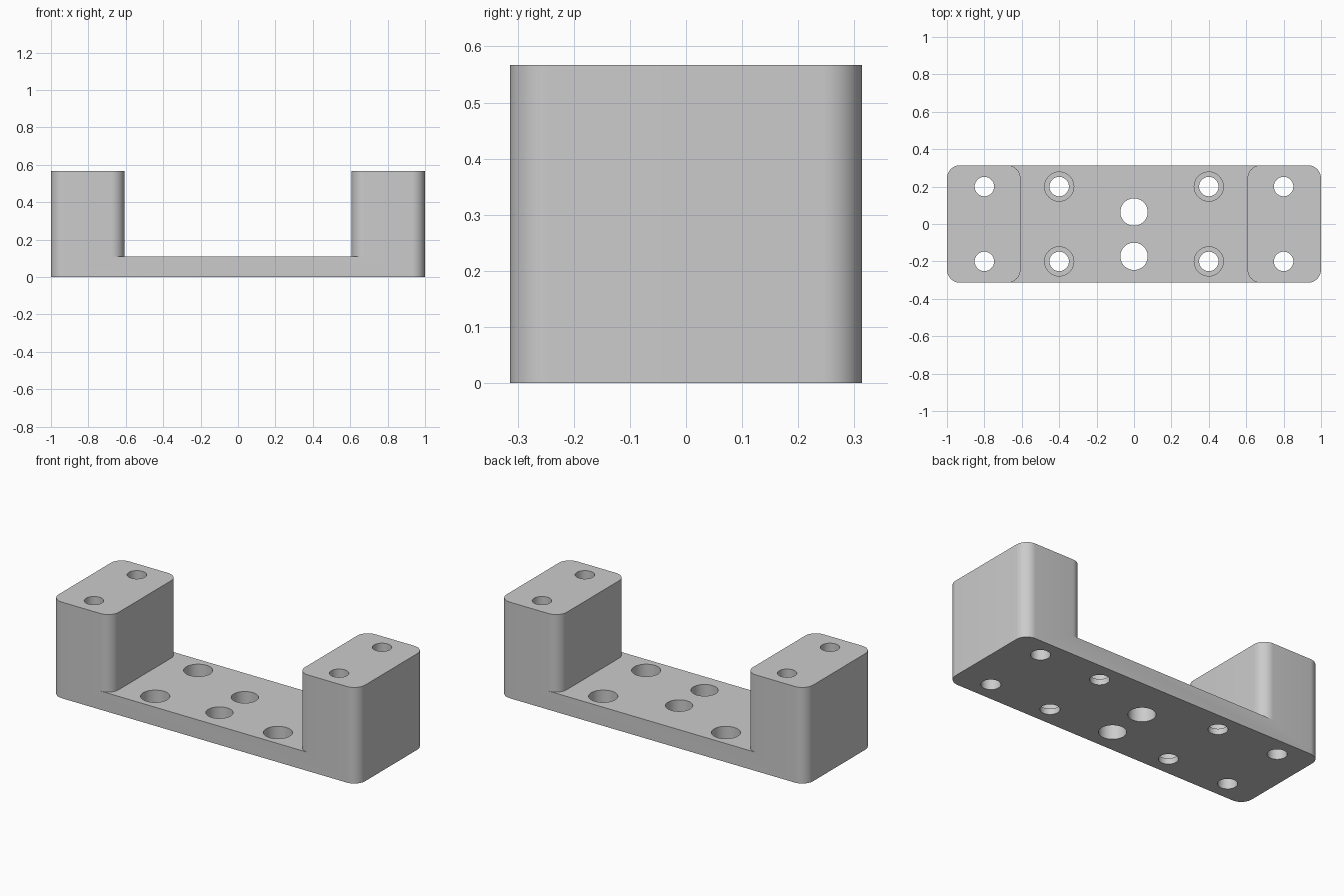
import bpy, bmesh, math

cube = bpy.data.objects.get("Cube")
if cube:
    bpy.data.objects.remove(cube, do_unlink=True)

HALF_X, HALF_Y, HEIGHT = 1.0, 0.314, 0.567   # overall block
PLATE = 0.11                                 # base thickness
INNER = 0.607                                # inner face of the posts
R = 0.07                                     # vertical corner radius
LEDGE = 0.034                                # height of counterbore floor


def arc(cx, cy, r, start, end, steps=12):
    angles = [math.radians(start + (end - start) * i / steps) for i in range(steps + 1)]
    return [(cx + r * math.cos(a), cy + r * math.sin(a)) for a in angles]


def circle(cx, cy, r):
    return arc(cx, cy, r, 0, 360, 48)[:-1]


def prism(name, outline, z0, z1):
    bm = bmesh.new()
    base = bm.faces.new([bm.verts.new((x, y, z0)) for x, y in outline])
    top = bmesh.ops.extrude_face_region(bm, geom=[base])["geom"]
    bmesh.ops.translate(bm, vec=(0, 0, z1 - z0),
                        verts=[v for v in top if isinstance(v, bmesh.types.BMVert)])
    bmesh.ops.recalc_face_normals(bm, faces=bm.faces)
    mesh = bpy.data.meshes.new(name)
    bm.to_mesh(mesh)
    bm.free()
    obj = bpy.data.objects.new(name, mesh)
    bpy.context.collection.objects.link(obj)
    return obj


def cut(body, outline, z0, z1):
    cutter = prism("cutter", outline, z0, z1)
    cutter.hide_render = True
    mod = body.modifiers.new("cut", "BOOLEAN")
    mod.operation, mod.solver, mod.object = "DIFFERENCE", "EXACT", cutter
    bpy.context.view_layer.objects.active = body
    bpy.ops.object.modifier_apply(modifier=mod.name)
    bpy.data.objects.remove(cutter, do_unlink=True)


# Rounded block
cx, cy = HALF_X - R, HALF_Y - R
block = (arc(cx, cy, R, 0, 90) + arc(-cx, cy, R, 90, 180)
         + arc(-cx, -cy, R, 180, 270) + arc(cx, -cy, R, 270, 360))
bracket = prism("mounting_bracket", block, 0, HEIGHT)

# Channel between the posts, leaving their inner corners rounded
ix = INNER + R
right_side = ([(ix, -0.5)] + arc(ix, -cy, R, 270, 180)
              + arc(ix, cy, R, 180, 90) + [(ix, 0.5)])
left_side = [(-x, y) for x, y in reversed(right_side)]
cut(bracket, right_side + left_side, PLATE, 1)

# Post holes and counterbored plate holes
for sx in (-1, 1):
    for y in (-0.2, 0.2):
        cut(bracket, circle(sx * 0.8, y, 0.052), -0.1, 1)
        cut(bracket, circle(sx * 0.4, y, 0.052), -0.1, 1)
        cut(bracket, circle(sx * 0.4, y, 0.078), LEDGE, 1)

# Two large centre holes
for y in (0.064, -0.173):
    cut(bracket, circle(0, y, 0.073), -0.1, 1)

# Single grey colour
grey = bpy.data.materials.new("light_grey")
grey.use_nodes = True
colour = (0.6, 0.6, 0.6, 1)
grey.diffuse_color = colour
grey.node_tree.nodes["Principled BSDF"].inputs["Base Color"].default_value = colour
bracket.data.materials.clear()
bracket.data.materials.append(grey)

# Smooth curved walls, crisp edges
bpy.ops.object.select_all(action="DESELECT")
bracket.select_set(True)
bpy.context.view_layer.objects.active = bracket
bpy.ops.object.shade_smooth_by_angle(angle=math.radians(30))
